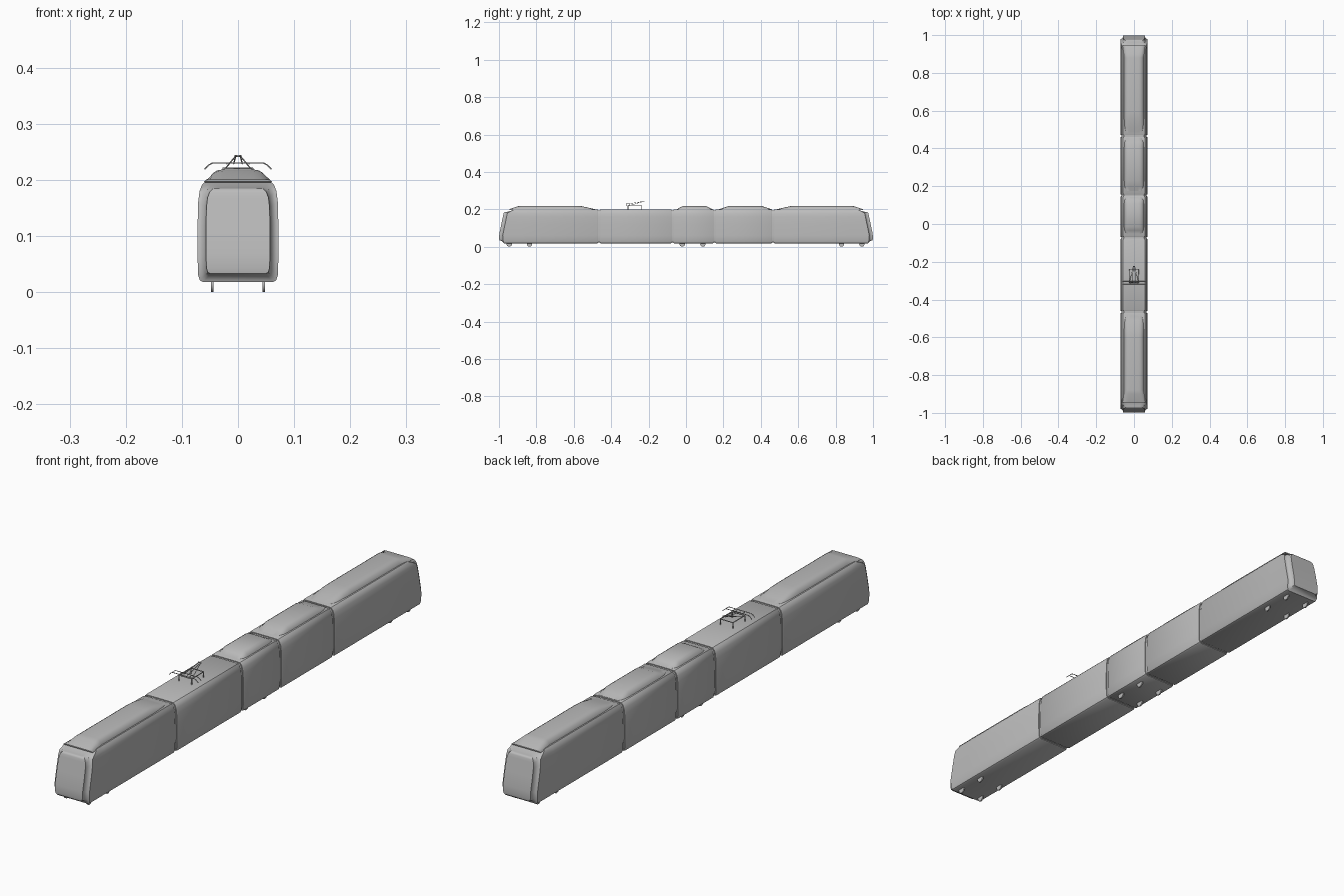
import bpy, bmesh, math
from mathutils import Vector

cube = bpy.data.objects.get("Cube")
if cube:
    bpy.data.objects.remove(cube)

grey = bpy.data.materials.new("body grey")
grey.use_nodes = True
GREY = (0.5, 0.5, 0.5, 1)
grey.diffuse_color = GREY
grey.node_tree.nodes["Principled BSDF"].inputs["Base Color"].default_value = GREY

# Right half of the body cross-section, from floor to roof
SHELL = [(.062, .018), (.068, .021), (.071, .03), (.072, .06), (.072, .12),
         (.071, .16), (.0685, .18), (.064, .192), (.057, .199), (.04, .2)]
# Right half of a roof fairing: x, fraction of height
HUMP = [(.056, -.2), (.053, .15), (.046, .65), (.038, .9), (.026, 1)]
ROOF = .2


def finish(name, bm, smooth=35):
    bmesh.ops.recalc_face_normals(bm, faces=bm.faces)
    mesh = bpy.data.meshes.new(name)
    bm.to_mesh(mesh)
    bm.free()
    mesh.materials.append(grey)
    ob = bpy.data.objects.new(name, mesh)
    bpy.context.collection.objects.link(ob)
    bpy.ops.object.select_all(action='DESELECT')
    ob.select_set(True)
    bpy.context.view_layer.objects.active = ob
    bpy.ops.object.shade_smooth_by_angle(angle=math.radians(smooth))
    return ob


def loft(name, halves):
    """Skin mirrored half sections given as lists of (x, y, z)."""
    bm = bmesh.new()
    rings = []
    for half in halves:
        right = [bm.verts.new(p) for p in half]
        left = [bm.verts.new((-x, y, z)) for x, y, z in half]
        rings.append(right + left[::-1])
    n = len(rings[0])
    for a, b in zip(rings, rings[1:]):
        for i in range(n):
            j = (i + 1) % n
            bm.faces.new((a[i], a[j], b[j], b[i]))
    for ring in (rings[0], rings[-1]):
        for i in range(n // 2 - 1):
            bm.faces.new((ring[i], ring[i + 1], ring[n - 2 - i], ring[n - 1 - i]))
    return finish(name, bm)


def section(y, inset=0):
    kx, kz = 1 - inset / .072, 1 - inset / .091
    return [(x * kx, y, .109 + (z - .109) * kz) for x, z in SHELL]


def lean(z):
    """How far the cab face falls back at a height."""
    if z < .06:
        return .006 * ((.06 - z) / .042) ** 2
    return .026 * (z - .06) / .125 + max(0, z - .183) * 2.2


def cab_module(name, side):
    radius, halves = .02, []
    for i in range(7):
        a = math.pi / 2 * i / 6
        back = radius * (1 - math.sin(a))
        inset = radius * .75 * (1 - math.cos(a))
        ring = section(0, radius * .75 - inset)
        halves.append([(x, side * (1 - (radius - back) - lean(z)), z) for x, _, z in ring])
    halves = halves[::-1]
    halves = [[(x, y, z) for x, y, z in h] for h in halves]
    # the full section comes last before the straight saloon
    halves.sort(key=lambda h: -abs(h[4][1]))
    halves += [section(side * .88), section(side * .475), section(side * .47, .002)]
    return loft(name, halves)


def middle_module(name, y0, y1):
    return loft(name, [section(y0, .002), section(y0 + .004),
                       section(y1 - .004), section(y1, .002)])


def fairing(name, stations):
    """Stations are (y, width factor, height)."""
    return loft(name, [[(x * w, y, ROOF + f * h - (.003 if f < 0 else 0)) for x, f in HUMP]
                       for y, w, h in stations])


def rod(name, points, radius=.0012):
    curve = bpy.data.curves.new(name, 'CURVE')
    curve.dimensions = '3D'
    curve.bevel_depth = radius
    curve.bevel_resolution = 1
    curve.use_fill_caps = True
    line = curve.splines.new('POLY')
    line.points.add(len(points) - 1)
    for p, co in zip(line.points, points):
        p.co = (*co, 1)
    curve.materials.append(grey)
    ob = bpy.data.objects.new(name, curve)
    bpy.context.collection.objects.link(ob)


# Car bodies
cab_module("front_cab_module", -1)
cab_module("rear_cab_module", 1)
for name, y0, y1 in (("front_middle_module", -.46, -.078),
                     ("centre_module", -.068, .147),
                     ("rear_middle_module", .157, .46)):
    middle_module(name, y0, y1)

# Bellows between the cars
for k, y in enumerate((-.465, -.073, .152, .465)):
    loft(f"bellows_{k + 1}", [section(y - .008, .005), section(y + .008, .005)])

# Roof fairings
for name, s in (("front_roof_fairing", -1), ("rear_roof_fairing", 1)):
    fairing(name, [(s * y, w, h) for y, w, h in (
        (.945, 1.08, .001), (.9, 1.0, .016), (.88, .97, .019), (.6, .97, .019),
        (.56, .96, .017), (.51, .9, .006), (.485, .75, 0))])
for name, y0, y1, ramp in (("centre_roof_fairing", -.05, .142, .035),
                           ("rear_middle_roof_fairing", .175, .458, .055)):
    fairing(name, [(y0, .75, 0), (y0 + ramp * .45, .92, .008), (y0 + ramp, .96, .018),
                   (y1 - ramp, .96, .018), (y1 - ramp * .45, .92, .008), (y1, .75, 0)])

# Wheels
for k, y in enumerate((-.945, -.837, -.02, .09, .832, .94)):
    for side, label in ((1, "left"), (-1, "right")):
        bm = bmesh.new()
        bmesh.ops.create_cone(bm, cap_ends=True, segments=20, radius1=.014,
                              radius2=.014, depth=.005)
        for v in bm.verts:
            v.co = Vector((side * .046 + v.co.z, y + v.co.x, .014 + v.co.y))
        finish(f"wheel_{label}_{k + 1}", bm)

# Pantograph base frame on four feet
X, Y0, Y1, Z = .026, -.31, -.24, .221
rod("pantograph_base", [(-X, Y0, Z), (X, Y0, Z), (X, Y1, Z), (-X, Y1, Z), (-X, Y0, Z)], .0018)
for x in (-X, X):
    for y in (Y0, Y1):
        rod("pantograph_foot", [(x, y, .198), (x, y, Z)], .002)
    # folded arms
    rod("pantograph_lower_arm", [(x * .85, Y0 + .01, Z), (x * .15, -.225, .243)])
    rod("pantograph_upper_arm", [(x * .15, -.225, .243), (x * .3, -.31, .229)])
rod("pantograph_knee", [(-.006, -.225, .243), (.006, -.225, .243)], .002)

# Collector strips with drooping horns
for y in (-.32, -.302):
    rod("collector_strip", [(-.06, y, .219), (-.053, y, .226), (-.046, y, .23),
                            (.046, y, .23), (.053, y, .226), (.06, y, .219)], .0013)
for x in (-.02, .02):
    rod("collector_link", [(x, -.32, .229), (x, -.302, .229)])
